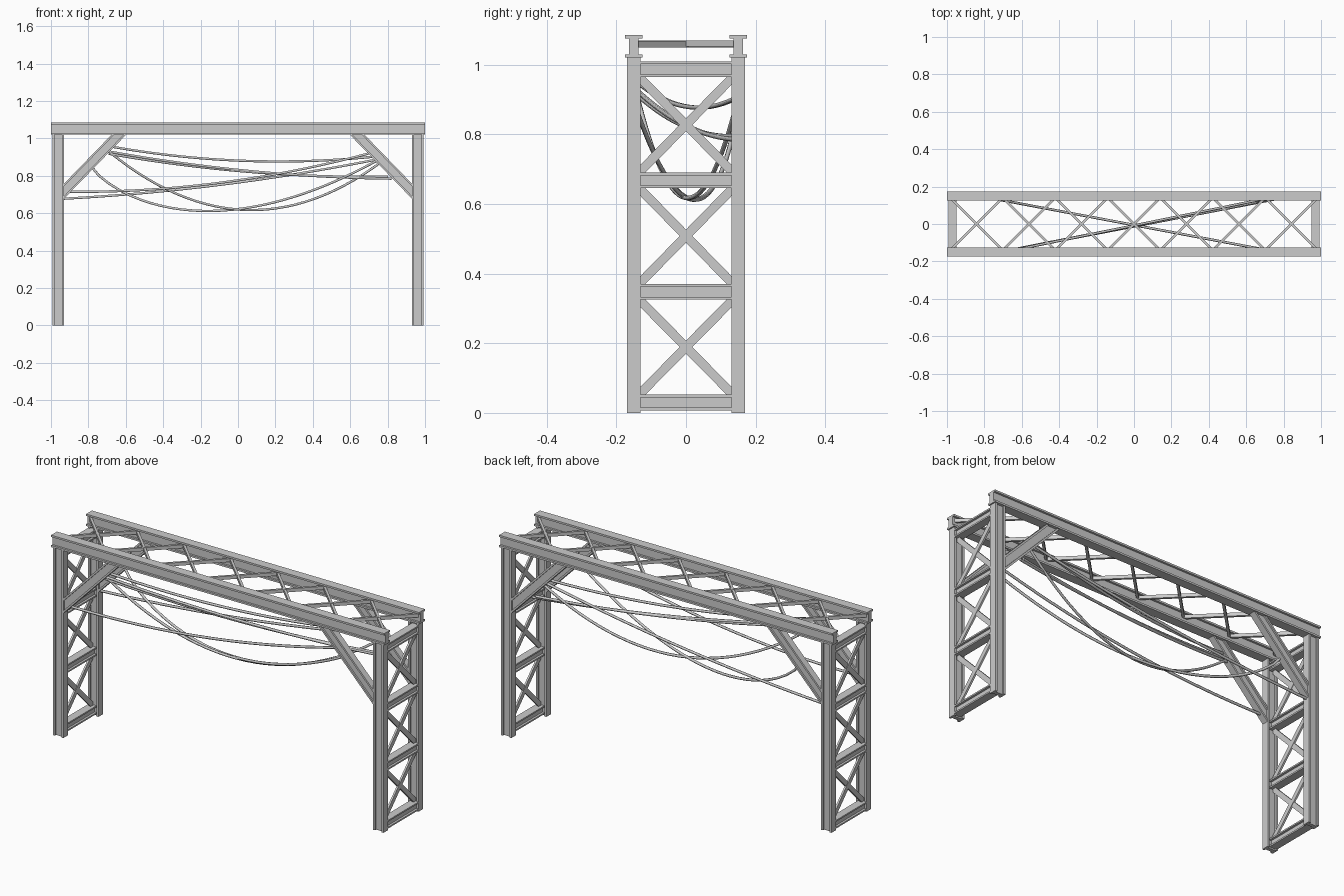
import bpy, bmesh, math
from mathutils import Vector as V

if "Cube" in bpy.data.objects:
    bpy.data.objects.remove(bpy.data.objects["Cube"])


def prism(name, profile, p0, p1, side, n0=None, n1=None):
    """Extrude a (side, depth) profile from p0 to p1; n0/n1 mitre the ends."""
    p0, p1, side = V(p0), V(p1), V(side)
    d = (p1 - p0).normalized()
    up = d.cross(side).normalized()
    n0, n1 = V(n0) if n0 else d, V(n1) if n1 else d
    bm = bmesh.new()
    rings = []
    for p, n in ((p0, n0), (p1, n1)):
        ring = []
        for u, w in profile:
            off = side * u + up * w
            ring.append(bm.verts.new(p + off - d * (off.dot(n) / d.dot(n))))
        rings.append(ring)
    a, b = rings
    k = len(profile)
    for i in range(k):
        j = (i + 1) % k
        bm.faces.new((a[i], a[j], b[j], b[i]))
    bm.faces.new(a[::-1])
    bm.faces.new(b)
    bmesh.ops.recalc_face_normals(bm, faces=bm.faces)
    me = bpy.data.meshes.new(name)
    bm.to_mesh(me)
    bm.free()
    ob = bpy.data.objects.new(name, me)
    bpy.context.collection.objects.link(ob)
    return ob


def i_profile(width, depth, flange, web):
    w, h, t, s = width / 2, depth / 2, flange, web / 2
    return [(-w, -h), (w, -h), (w, -h + t), (s, -h + t), (s, h - t), (w, h - t),
            (w, h), (-w, h), (-w, h - t), (-s, h - t), (-s, -h + t), (-w, -h + t)]


def rect(width, depth):
    w, h = width / 2, depth / 2
    return [(-w, -h), (w, -h), (w, h), (-w, h)]


Y = (0, 1, 0)
X = (1, 0, 0)
Z = (0, 0, 1)

# Long top beams, columns and knee braces
for y in (-0.15, 0.15):
    prism("top_beam", i_profile(0.05, 0.065, 0.01, 0.028), (-1, y, 1.0525), (1, y, 1.0525), Y)
    for s in (-1, 1):
        prism("column", i_profile(0.04, 0.063, 0.012, 0.02),
              (s * 0.9615, y, 0), (s * 0.9615, y, 1.02), Y)
        prism("knee_brace", i_profile(0.036, 0.056, 0.01, 0.018),
              (s * 0.93, y, 0.718), (s * 0.637, y, 1.02), Y, X, Z)

# End frames: horizontal ties and crossed bars
tie_z = [0.03, 0.348, 0.668, 0.987]
for s in (-1, 1):
    x = s * 0.97
    for z in tie_z:
        prism("end_tie", i_profile(0.044, 0.045, 0.008, 0.02), (x, -0.14, z), (x, 0.14, z), X)
    for lo, hi in zip(tie_z, tie_z[1:]):
        for i, m in enumerate((-1, 1)):
            prism("end_cross_bar", rect(0.01, 0.026), (x + 0.001 * m, -0.135 * m, lo + 0.022),
                  (x + 0.001 * m, 0.135 * m, hi - 0.022), X, Y, Y)

# Horizontal lattice between the top beams
for i in range(7):
    cx = (i - 3) * 0.281
    for m in (-1, 1):
        prism("top_lattice_bar", rect(0.018, 0.013), (cx - 0.14 * m, -0.14, 1.06 + 0.001 * m),
              (cx + 0.14 * m, 0.14, 1.06 + 0.001 * m), Z, Y, Y)


# Hanging cables: start, end, sag, position of deepest sag along the span
cables = [
    ((-0.67, -0.145, 0.955), (0.75, 0.145, 0.905), 0.05, 0.5),
    ((-0.69, -0.145, 0.93), (0.82, 0.145, 0.785), 0.032, 0.5),
    ((-0.69, -0.145, 0.918), (0.80, 0.145, 0.795), 0.035, 0.5),
    ((-0.93, 0.15, 0.678), (0.73, 0.15, 0.885), 0.03, 0.5),
    ((-0.90, -0.15, 0.715), (0.70, -0.15, 0.92), 0.055, 0.5),
    ((-0.80, 0.145, 0.87), (0.74, -0.145, 0.88), 0.262, 0.42),
    ((-0.69, -0.145, 0.93), (0.78, 0.145, 0.885), 0.29, 0.5),
]
for a, b, sag, low in cables:
    cu = bpy.data.curves.new("hanging_cable", 'CURVE')
    cu.dimensions = '3D'
    cu.bevel_depth = 0.007
    cu.bevel_resolution = 1
    cu.use_fill_caps = True
    sp = cu.splines.new('POLY')
    n = 28
    sp.points.add(n)
    p = math.log(0.5) / math.log(low)
    for i in range(n + 1):
        t = i / n
        q = t ** p
        pos = V(a).lerp(V(b), t)
        pos.z -= 4 * sag * q * (1 - q)
        sp.points[i].co = (*pos, 1)
    sp.use_smooth = True
    bpy.context.collection.objects.link(bpy.data.objects.new("hanging_cable", cu))
